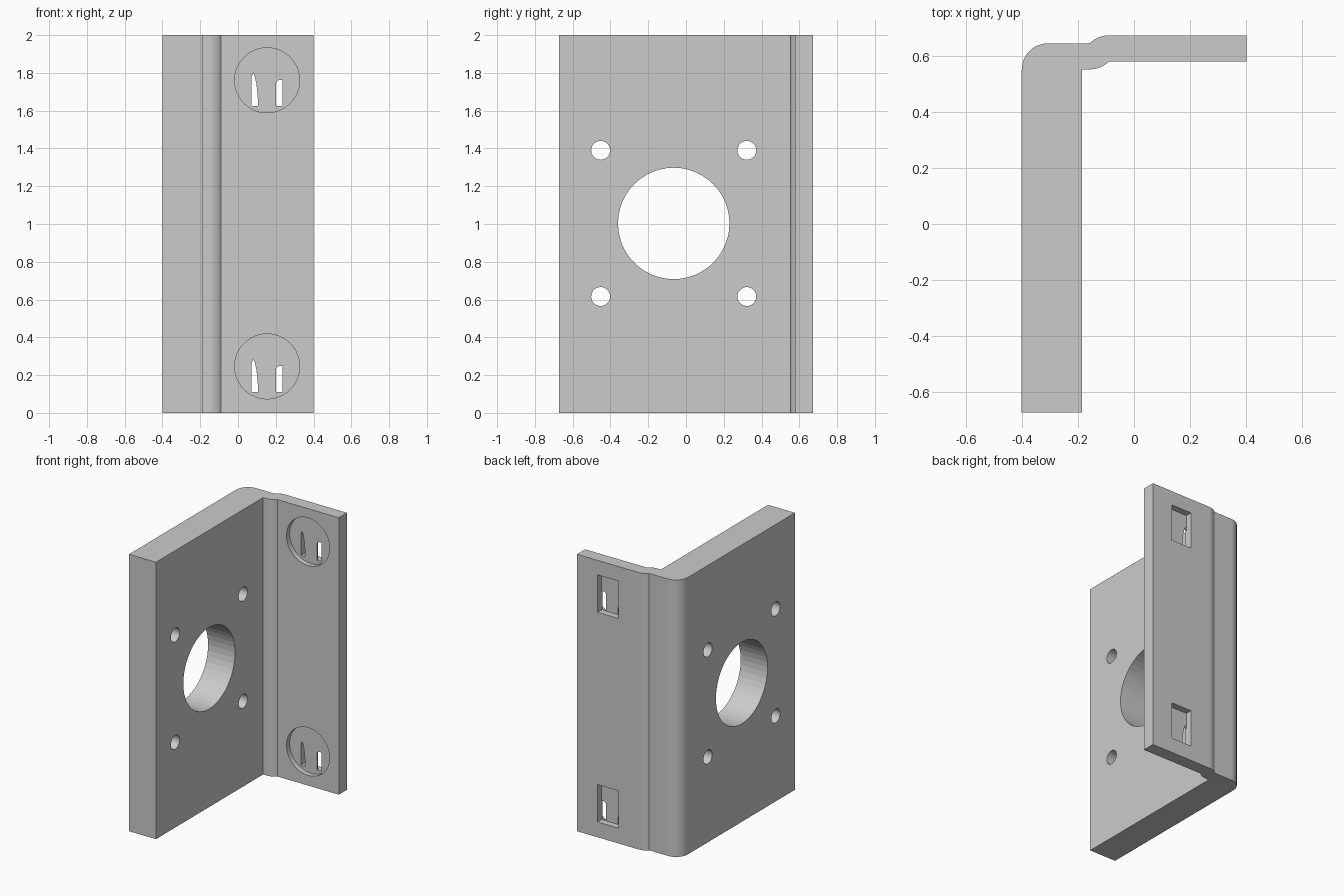
import bpy, bmesh
from math import cos, sin, radians, pi

if "Cube" in bpy.data.objects:
    bpy.data.objects.remove(bpy.data.objects["Cube"])


def prism(name, pts, place, lo, hi):
    """Extrude a 2D outline from lo to hi; place maps (u, v, w) to xyz."""
    bm = bmesh.new()
    a = [bm.verts.new(place(u, v, lo)) for u, v in pts]
    b = [bm.verts.new(place(u, v, hi)) for u, v in pts]
    bm.faces.new(a)
    bm.faces.new(b)
    n = len(pts)
    for i in range(n):
        bm.faces.new((a[i], a[(i + 1) % n], b[(i + 1) % n], b[i]))
    bmesh.ops.recalc_face_normals(bm, faces=bm.faces)
    me = bpy.data.meshes.new(name)
    bm.to_mesh(me)
    bm.free()
    ob = bpy.data.objects.new(name, me)
    bpy.context.collection.objects.link(ob)
    return ob


def arc(cx, cy, r, a0, a1, n=10):
    return [(cx + r * cos(radians(a0 + (a1 - a0) * i / n)),
             cy + r * sin(radians(a0 + (a1 - a0) * i / n))) for i in range(n + 1)]


def circle(cx, cy, r, n=48):
    return [(cx + r * cos(2 * pi * i / n), cy + r * sin(2 * pi * i / n)) for i in range(n)]


def along_x(u, v, w): return (w, u, v)
def along_y(u, v, w): return (u, w, v)
def along_z(u, v, w): return (u, v, w)


# Bracket: thick plate, rounded corner and offset thin flange
R = 0.095
profile = [(-0.4, -0.672), (-0.185, -0.672), (-0.185, 0.551)]
profile += arc(-0.157, 0.551 + R, R, 270, 315, 8)
profile += [(-0.09, 0.579), (0.4, 0.579), (0.4, 0.672)]
profile += arc(-0.09, 0.672 - R, R, 90, 135, 8)
profile += [(-0.163, 0.644)]
profile += arc(-0.305, 0.549, R, 90, 180, 12)
bracket = prism("bracket", profile, along_z, 0, 2)

cutters = []

# Motor opening and four screw holes through the plate
cutters.append(prism("bore_cutter", circle(-0.065, 1.003, 0.295), along_x, -0.5, -0.1))
for y in (-0.452, 0.322):
    for z in (0.616, 1.39):
        cutters.append(prism("screw_cutter", circle(y, z, 0.05, 32), along_x, -0.5, -0.1))

# Flange: round recess in front, square pocket behind, two slots between
for z in (0.11, 1.625):
    cutters.append(prism("recess_cutter", circle(0.154, z + 0.136, 0.172), along_y, 0.5, 0.615))
    pocket = [(0.07, z), (0.237, z), (0.237, z + 0.27), (0.07, z + 0.27)]
    cutters.append(prism("pocket_cutter", pocket, along_y, 0.625, 0.75))
    left = [(0.071, z + 0.001), (0.106, z + 0.001), (0.105, z + 0.04), (0.098, z + 0.115),
            (0.088, z + 0.16), (0.08, z + 0.175), (0.071, z + 0.15)]
    right = [(0.2, z + 0.001), (0.236, z + 0.001), (0.236, z + 0.137), (0.215, z + 0.137),
             (0.205, z + 0.13), (0.2, z + 0.118)]
    for outline in (left, right):
        cutters.append(prism("slot_cutter", outline, along_y, 0.6, 0.64))

# Apply the cuts and drop the cutters
bpy.context.view_layer.objects.active = bracket
for c in cutters:
    c.hide_render = True
    m = bracket.modifiers.new("cut", 'BOOLEAN')
    m.operation = 'DIFFERENCE'
    m.solver = 'EXACT'
    m.object = c
    bpy.ops.object.modifier_apply(modifier=m.name)
    bpy.data.objects.remove(c)
